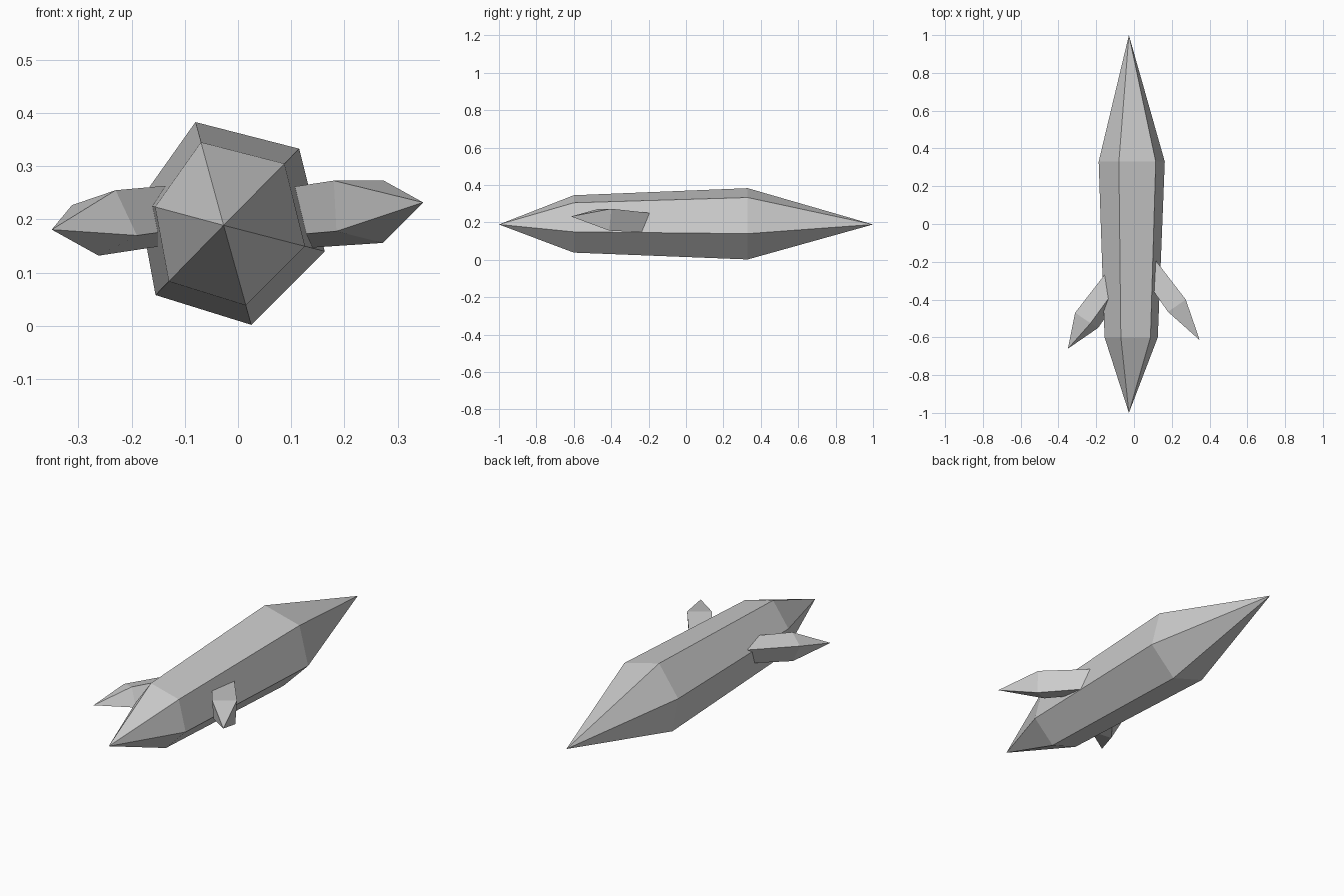
import bpy
import bmesh
from mathutils import Vector

cube = bpy.data.objects.get("Cube")
if cube:
    bpy.data.objects.remove(cube, do_unlink=True)

grey = bpy.data.materials.new("stone_grey")
grey.use_nodes = True
grey.diffuse_color = (0.6, 0.6, 0.6, 1)
grey.node_tree.nodes["Principled BSDF"].inputs["Base Color"].default_value = (0.6, 0.6, 0.6, 1)


def loft(name, rings, start_tip=None, end_tip=None):
    """Bridge rings of points, closing each end with a point or a flat cap."""
    bm = bmesh.new()
    loops = [[bm.verts.new(p) for p in ring] for ring in rings]
    n = len(loops[0])
    for a, b in zip(loops, loops[1:]):
        for i in range(n):
            j = (i + 1) % n
            bm.faces.new((a[i], a[j], b[j], b[i]))
    for loop, tip in ((loops[0], start_tip), (loops[-1], end_tip)):
        if tip is None:
            bm.faces.new(loop)
        else:
            point = bm.verts.new(tip)
            for i in range(n):
                bm.faces.new((loop[i], loop[(i + 1) % n], point))
    bmesh.ops.recalc_face_normals(bm, faces=bm.faces[:])
    mesh = bpy.data.meshes.new(name)
    bm.to_mesh(mesh)
    bm.free()
    mesh.materials.append(grey)
    obj = bpy.data.objects.new(name, mesh)
    bpy.context.collection.objects.link(obj)
    return obj


# Main crystal: an uneven hexagon, narrower at the front, pointed at both ends
cx, cz = -0.027, 0.189
hexagon = [(-0.08, 0.383), (0.115, 0.333), (0.163, 0.14),
           (0.025, 0.002), (-0.155, 0.058), (-0.187, 0.232)]


def body_ring(y, scale):
    return [(cx + (x - cx) * scale, y, cz + (z - cz) * scale) for x, z in hexagon]


loft("main_crystal", [body_ring(-0.6, 0.805), body_ring(0.33, 1)],
     (cx, -1, cz), (cx, 1, cz))


# Side shards: four-sided spikes whose roots are buried in the main crystal
def shard(name, tip, shoulder, root_shift, narrowing):
    shoulder = [Vector(p) for p in shoulder]
    centre = sum(shoulder, Vector()) / len(shoulder)
    root = [centre + (p - centre) * narrowing + Vector(root_shift) for p in shoulder]
    loft(name, [shoulder, root], start_tip=tip)


shard("left_shard", (0.348, -0.615, 0.232),
      [(0.274, -0.40, 0.273), (0.18, -0.465, 0.273),
       (0.185, -0.46, 0.178), (0.272, -0.41, 0.156)],
      (-0.18, 0.245, -0.02), 0.88)
shard("right_shard", (-0.35, -0.66, 0.181),
      [(-0.312, -0.47, 0.227), (-0.23, -0.525, 0.255),
       (-0.19, -0.55, 0.17), (-0.262, -0.485, 0.132)],
      (0.185, 0.25, 0.022), 0.9)
